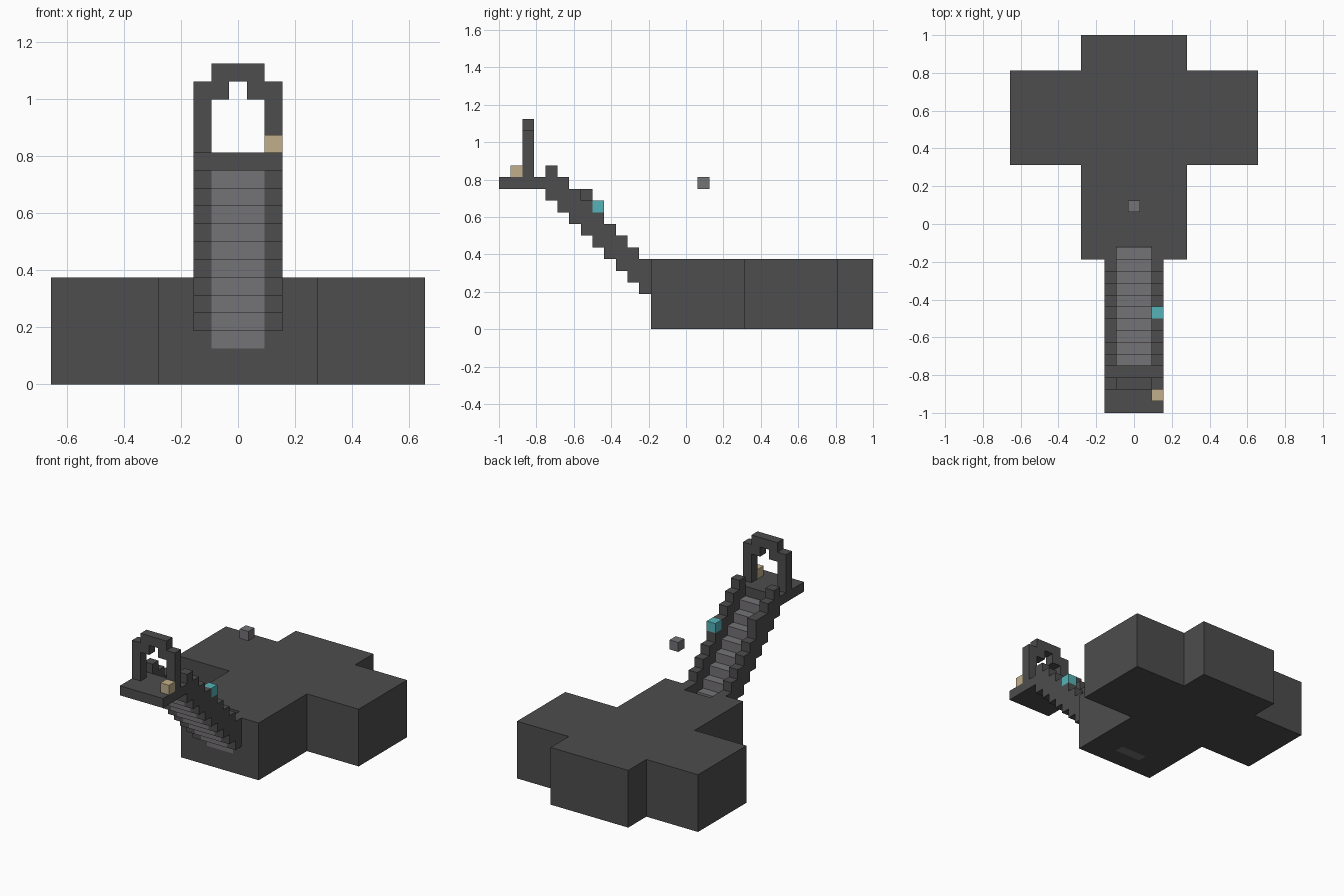
import bpy
import bmesh
from mathutils import Vector

U = 1 / 16  # edge of one block

cube = bpy.data.objects.get("Cube")
if cube:
    bpy.data.objects.remove(cube, do_unlink=True)


def material(name, rgb):
    mat = bpy.data.materials.new(name)
    mat.use_nodes = True
    mat.diffuse_color = (*rgb, 1)
    mat.node_tree.nodes["Principled BSDF"].inputs["Base Color"].default_value = (*rgb, 1)
    return mat


DARK = material("dark stone", (0.074, 0.074, 0.074))
GREY = material("grey stone", (0.175, 0.168, 0.178))
TEAL = material("teal", (0.09, 0.45, 0.48))
TAN = material("tan", (0.54, 0.43, 0.26))


def finish(name, bm, mat):
    bmesh.ops.recalc_face_normals(bm, faces=bm.faces)
    mesh = bpy.data.meshes.new(name)
    bm.to_mesh(mesh)
    bm.free()
    mesh.materials.append(mat)
    obj = bpy.data.objects.new(name, mesh)
    bpy.context.collection.objects.link(obj)
    return obj


def add_prism(bm, points, axis, start, end):
    """Extrude a flat outline, given in blocks, along an axis."""
    def place(p, d):
        co = list(p)
        co.insert("xyz".index(axis), d)
        return Vector(co) * U
    face = bm.faces.new([bm.verts.new(place(p, start)) for p in points])
    shift = place((0, 0), end - start)
    top = bmesh.ops.extrude_face_region(bm, geom=[face])["geom"]
    bmesh.ops.translate(bm, vec=shift, verts=[v for v in top if isinstance(v, bmesh.types.BMVert)])


def prism(name, points, axis, start, end, mat):
    bm = bmesh.new()
    add_prism(bm, points, axis, start, end)
    return finish(name, bm, mat)


def box(name, x, y, z, mat):
    outline = [(x[0], y[0]), (x[1], y[0]), (x[1], y[1]), (x[0], y[1])]
    return prism(name, outline, "z", *z, mat)


def mirrored(half):
    return half + [(-x, y) for x, y in reversed(half)]


def cut(target, cutter):
    cutter.hide_render = True
    mod = target.modifiers.new("cut", "BOOLEAN")
    mod.operation, mod.solver, mod.object = "DIFFERENCE", "EXACT", cutter
    bpy.context.view_layer.objects.active = target
    bpy.ops.object.modifier_apply(modifier=mod.name)
    bpy.data.objects.remove(cutter, do_unlink=True)


# Cross-shaped hollow chamber, walls one block thick
def cross(inset):
    a, b = 4.5 - inset, 10.5 - inset
    return mirrored([(a, -3 + inset), (a, 5 + inset), (b, 5 + inset),
                     (b, 13 - inset), (a, 13 - inset), (a, 16 - inset)])


chamber = prism("chamber", cross(0), "z", 0, 6, DARK)
cut(chamber, prism("cavity_cutter", cross(1), "z", 1, 5, DARK))
# Stair entrance through the front wall, and the slot for the lowest step
cut(chamber, box("entrance_cutter", (-1.5, 1.5), (-4, -1.9), (2, 7), DARK))
cut(chamber, box("floor_cutter", (-1.5, 1.5), (-1, 0), (-1, 1.5), DARK))

# Steps, each one block high, running down into the chamber
bm = bmesh.new()
for k in range(-3, 9):
    y, z = -4 - k, 3 + k
    add_prism(bm, [(y, z), (y + 1, z), (y + 1, z + 1), (y, z + 1)], "x", -1.5, 1.5)
finish("steps", bm, GREY)

# Stepped side rails, three blocks high
for side, name in ((1, "left_rail"), (-1, "right_rail")):
    lower, upper = [], []
    for k in range(9):
        extra = 1 if side < 0 and k == 5 else 0
        for y in (-3 - k, -4 - k):
            lower.append((y, 3 + k))
            upper.append((y, 6 + k + extra))
    # drop the points that repeat or lie on a straight run
    outline = lower + upper[::-1]
    clean = [p for i, p in enumerate(outline) if p != outline[i - 1]]
    prism(name, clean, "x", 1.5 * side, 2.5 * side, DARK)

# Landing and the arch that stands on it
box("landing", (-2.5, 2.5), (-16, -12), (12, 13), DARK)
arch = mirrored([(0.5, 17), (0.5, 16), (1.5, 16), (1.5, 13), (2.5, 13),
                 (2.5, 17), (1.5, 17), (1.5, 18)])
# the outline runs up the inside, down a leg and over the top
prism("arch", arch, "y", -14, -13, DARK)

# Single accent blocks
box("landing_block", (1.5, 2.5), (-15, -14), (13, 14), TAN)
box("rail_block", (1.5, 2.5), (-8, -7), (10, 11), TEAL)
box("floating_block", (-0.5, 0.5), (1, 2), (12, 13), GREY)
